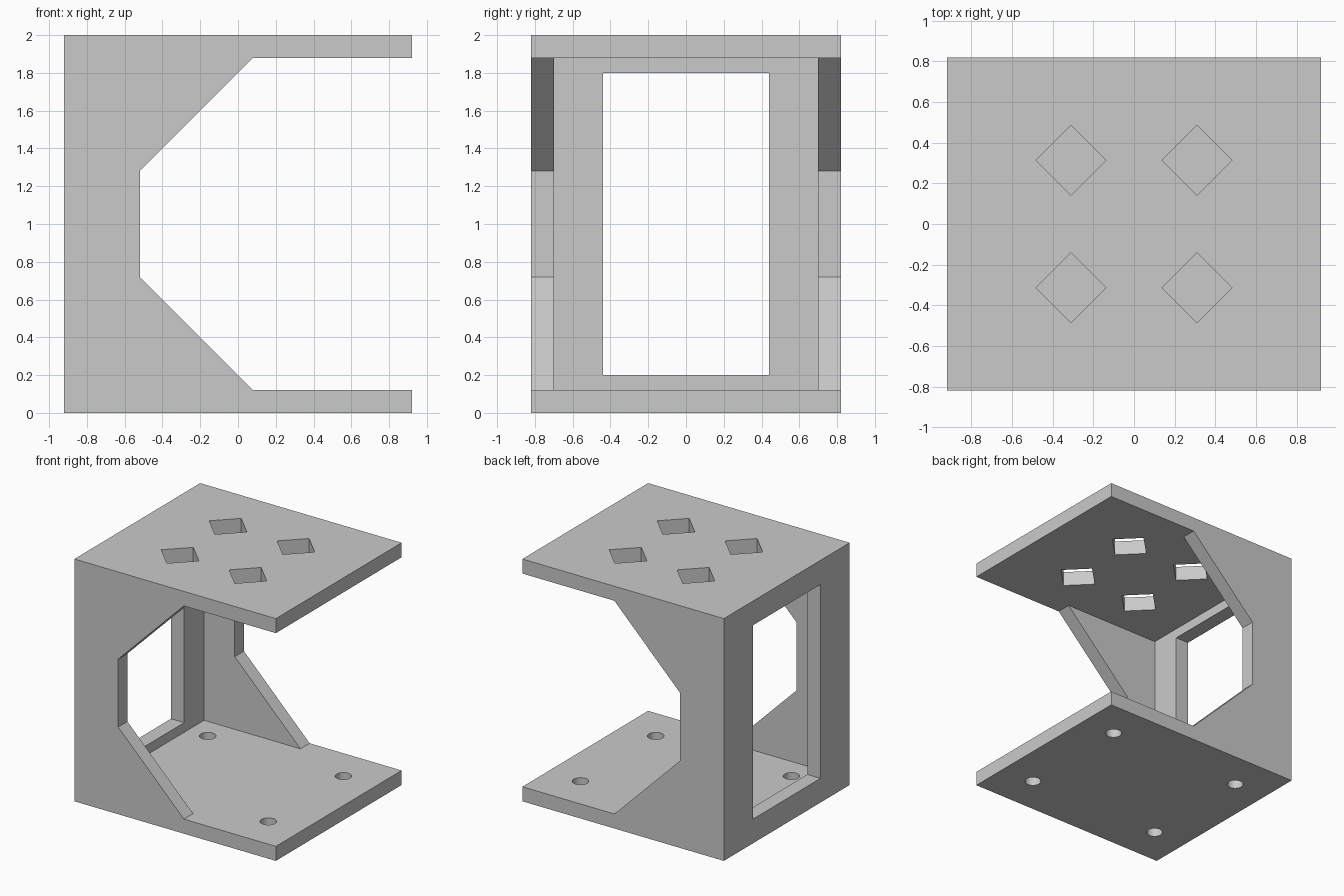
import bpy
import math

default = bpy.data.objects.get("Cube")
if default:
    bpy.data.objects.remove(default, do_unlink=True)

W, D, H = 0.92, 0.82, 2.0    # half width, half depth, height
T = 0.12                     # wall thickness
OVER = 0.3                   # cutter overshoot

grey = bpy.data.materials.new("light grey")
grey.use_nodes = True
colour = (0.59, 0.59, 0.59, 1)
grey.diffuse_color = colour
grey.node_tree.nodes["Principled BSDF"].inputs["Base Color"].default_value = colour


def prism(name, profile, y0, y1):
    """Extrude an (x, z) profile, listed counter-clockwise from the front, along y."""
    n = len(profile)
    verts = [(x, y, z) for y in (y0, y1) for x, z in profile]
    faces = [tuple(range(n)), tuple(reversed(range(n, 2 * n)))]
    faces += [(i, i + n, (i + 1) % n + n, (i + 1) % n) for i in range(n)]
    mesh = bpy.data.meshes.new(name)
    mesh.from_pydata(verts, [], faces)
    mesh.materials.append(grey)
    obj = bpy.data.objects.new(name, mesh)
    bpy.context.collection.objects.link(obj)
    return obj


def box(name, x0, x1, y0, y1, z0, z1):
    return prism(name, [(x0, z0), (x1, z0), (x1, z1), (x0, z1)], y0, y1)


def peg(name, sides, radius, x, y, z):
    bpy.ops.mesh.primitive_cylinder_add(vertices=sides, radius=radius, depth=4 * T,
                                        location=(x, y, z))
    obj = bpy.context.object
    obj.name = name
    obj.data.materials.append(grey)
    return obj


def cut(target, cutter):
    cutter.hide_render = True
    mod = target.modifiers.new("cut", 'BOOLEAN')
    mod.operation = 'DIFFERENCE'
    mod.solver = 'EXACT'
    mod.object = cutter
    bpy.context.view_layer.objects.active = target
    bpy.ops.object.modifier_apply(modifier=mod.name)
    bpy.data.objects.remove(cutter, do_unlink=True)


# C-shaped body with chamfered side openings
outline = [(-W, 0), (W, 0), (W, T), (0.08, T), (-0.52, 0.72),
           (-0.52, 1.28), (0.08, H - T), (W, H - T), (W, H), (-W, H)]
body = prism("bracket_body", outline, -D, D)

# Hollow between the side walls, and the window in the end wall
cut(body, box("hollow", T - W, W + OVER, T - D, D - T, T, H - T))
cut(body, box("window", -W - OVER, T - W + OVER / 2, -0.44, 0.44, 0.2, 1.8))

# Diamond holes in the top plate, round holes in the base plate
for sx in (-1, 1):
    for sy in (-1, 1):
        cut(body, peg("diamond_hole", 4, 0.172, sx * 0.31, sy * 0.313, H - T / 2))
        cut(body, peg("screw_hole", 32, 0.062, sx * 0.62, sy * 0.49, T / 2))

bpy.ops.object.select_all(action='DESELECT')
body.select_set(True)
bpy.context.view_layer.objects.active = body
bpy.ops.object.shade_smooth_by_angle(angle=math.radians(30))
